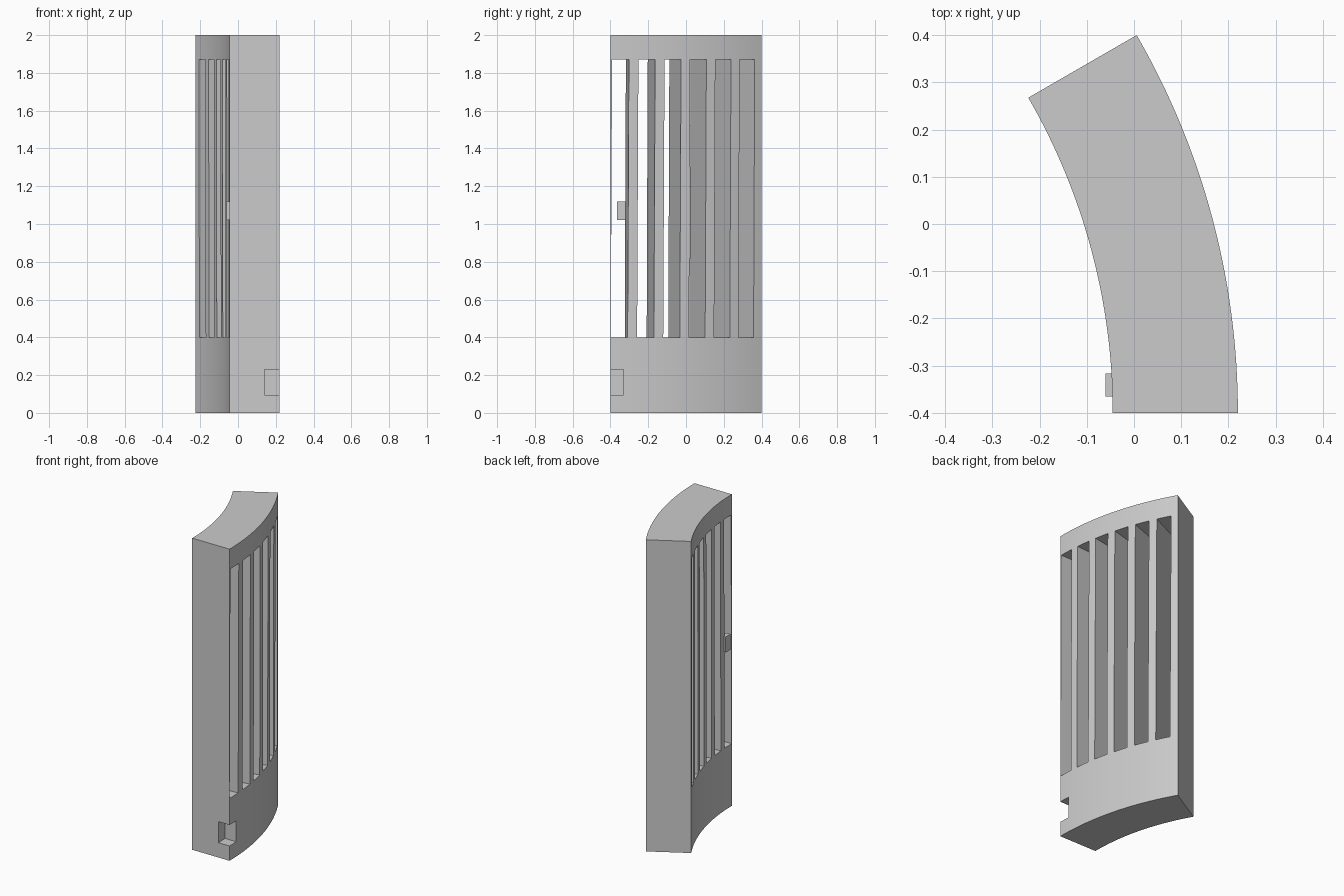
import bpy
import bmesh
from math import sin, cos, radians
from mathutils import Vector

cube = bpy.data.objects.get("Cube")
if cube:
    bpy.data.objects.remove(cube, do_unlink=True)

OUTER, INNER, SWEEP = 1.6, 1.335, 30
CENTRE = Vector((-1.38, -0.4, 0))
SLOT_LOW, SLOT_HIGH = 0.4, 1.87
SLOTS, PITCH, SLOT_WIDTH = 6, 5, 3.2
LEAN = 0.25  # degrees the slots drift from bottom to top

grey = bpy.data.materials.new("plain grey")
grey.use_nodes = True
grey.diffuse_color = (0.6, 0.6, 0.6, 1)
grey.node_tree.nodes["Principled BSDF"].inputs["Base Color"].default_value = (0.6, 0.6, 0.6, 1)


def polar(radius, angle, z):
    a = radians(angle)
    return CENTRE + Vector((radius * cos(a), radius * sin(a), z))


def sector(name, r_in, r_out, start, end, low, high, steps, lean=0):
    """Solid ring sector, optionally leaning along the arc with height."""
    bm = bmesh.new()
    angles = [start + (end - start) * i / steps for i in range(steps + 1)]
    rings = []
    for z, shift in ((low, 0), (high, lean)):
        outline = [polar(r_out, a + shift, z) for a in angles]
        outline += [polar(r_in, a + shift, z) for a in reversed(angles)]
        rings.append([bm.verts.new(p) for p in outline])
    bottom, top = rings
    count = len(top)
    bm.faces.new(top)
    bm.faces.new(bottom[::-1])
    for i in range(count):
        j = (i + 1) % count
        bm.faces.new((bottom[i], bottom[j], top[j], top[i]))
    bmesh.ops.recalc_face_normals(bm, faces=bm.faces)
    return finish(name, bm)


def box(name, low, high):
    bm = bmesh.new()
    bmesh.ops.create_cube(bm, size=1)
    low, high = Vector(low), Vector(high)
    for v in bm.verts:
        v.co = (low + high) / 2 + v.co * (high - low)
    return finish(name, bm)


def finish(name, bm):
    mesh = bpy.data.meshes.new(name)
    bm.to_mesh(mesh)
    bm.free()
    mesh.materials.append(grey)
    obj = bpy.data.objects.new(name, mesh)
    bpy.context.collection.objects.link(obj)
    return obj


def select(obj):
    bpy.ops.object.select_all(action="DESELECT")
    obj.select_set(True)
    bpy.context.view_layer.objects.active = obj


def cut(target, cutter):
    cutter.hide_render = True
    mod = target.modifiers.new("cut", "BOOLEAN")
    mod.operation, mod.solver, mod.object = "DIFFERENCE", "EXACT", cutter
    select(target)
    bpy.ops.object.modifier_apply(modifier=mod.name)
    bpy.data.objects.remove(cutter, do_unlink=True)


# Curved panel
panel = sector("curved_panel", INNER, OUTER, 0, SWEEP, 0, 2, 32)

# Row of radial slots; the first leaves only a thin end wall
for i in range(SLOTS):
    start = i * PITCH + 0.06
    cut(panel, sector("slot_cutter", INNER - 0.1, OUTER + 0.1, start, start + SLOT_WIDTH,
                      SLOT_LOW, SLOT_HIGH, 1, LEAN))

# Corner notch near the foot
cut(panel, box("notch_cutter", (0.14, -0.5, 0.095), (0.3, -0.33, 0.23)))

select(panel)
bpy.ops.object.shade_smooth_by_angle(angle=radians(25))

# Small latch peg on the inner face
box("latch_peg", (-0.06, -0.365, 1.02), (-0.03, -0.317, 1.12))
